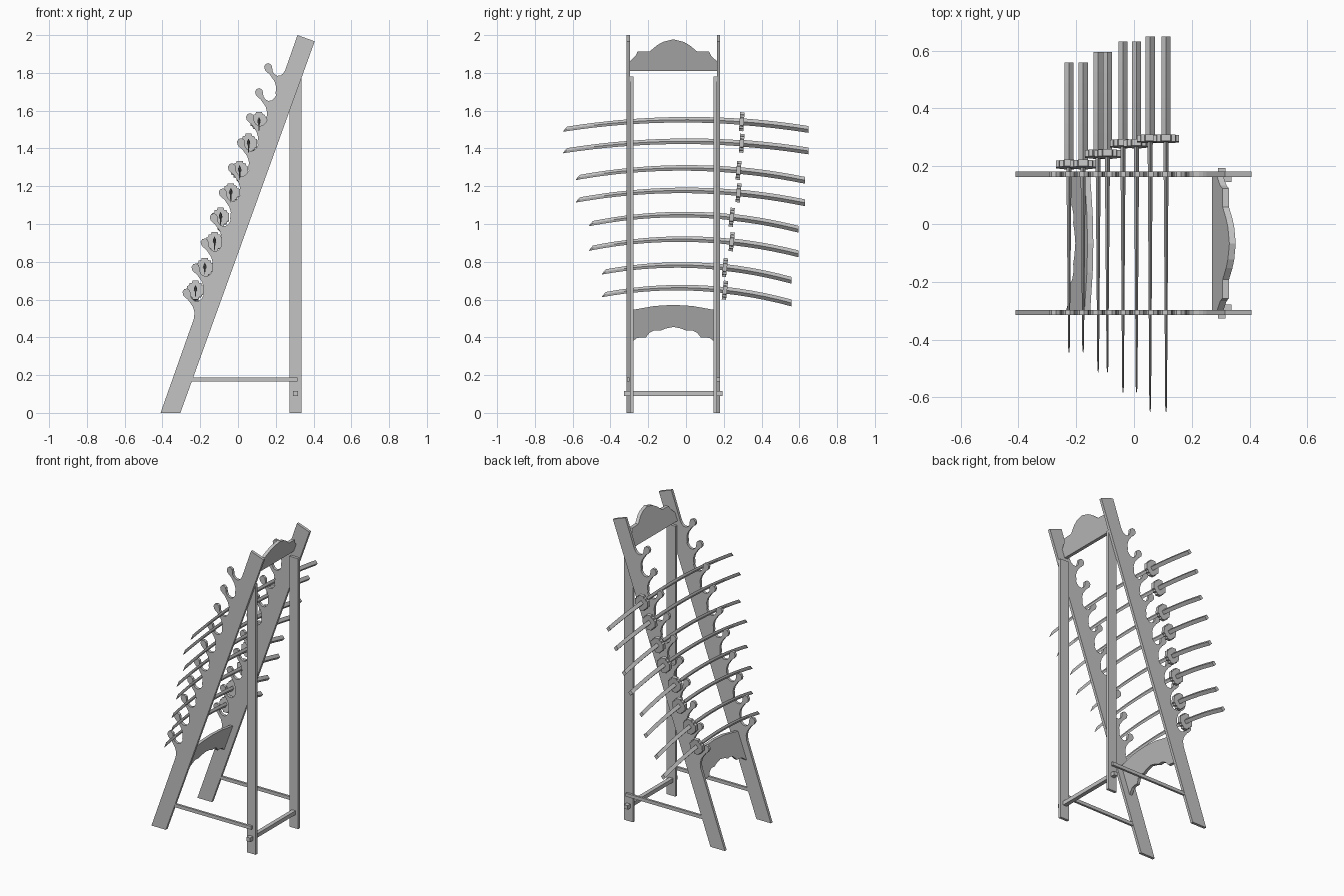
import bpy
import math
from mathutils import Vector

default_cube = bpy.data.objects.get("Cube")
if default_cube:
    bpy.data.objects.remove(default_cube, do_unlink=True)

# One grey for the whole model
grey = bpy.data.materials.new("plain_grey")
grey.use_nodes = True
colour = (0.55, 0.55, 0.55, 1)
grey.diffuse_color = colour
grey.node_tree.nodes["Principled BSDF"].inputs["Base Color"].default_value = colour

MID_Y = -0.067          # middle plane of the rack
RAIL_OFFSET = 0.239     # rail centre from the middle plane
POST_OFFSET = 0.221
THICK = 0.018
RAIL_START = Vector((-0.41, 0))
RAIL_SLOPE = 0.3625     # x gained per unit of height
ALONG = Vector((RAIL_SLOPE, 1)).normalized()
OUT = Vector((-ALONG.y, ALONG.x))


def loft(name, rings):
    """Skin a list of equal closed rings and cap both ends."""
    n = len(rings[0])
    verts = [p for ring in rings for p in ring]
    faces = [list(range(n)), list(range(len(verts) - n, len(verts)))[::-1]]
    for r in range(len(rings) - 1):
        for i in range(n):
            a, b = r * n + i, r * n + (i + 1) % n
            faces.append([b, a, a + n, b + n])
    mesh = bpy.data.meshes.new(name)
    mesh.from_pydata(verts, [], faces)
    mesh.materials.append(grey)
    obj = bpy.data.objects.new(name, mesh)
    bpy.context.collection.objects.link(obj)
    # Make every face point outward
    import bmesh
    bm = bmesh.new()
    bm.from_mesh(mesh)
    bmesh.ops.recalc_face_normals(bm, faces=bm.faces)
    bm.to_mesh(mesh)
    bm.free()
    return obj


def slab(name, outline, y, thick):
    """Extrude an x-z outline along y."""
    return loft(name, [[(x, y + s * thick / 2, z) for x, z in outline] for s in (-1, 1)])


def box(name, x0, x1, z0, z1, y, thick):
    return slab(name, [(x0, z0), (x1, z0), (x1, z1), (x0, z1)], y, thick)


def board(name, upper, lower, offset, thick):
    """Leaning cross board; half profiles run from the middle outward."""
    def full(half):
        return [(-d, z) for d, z in half[:0:-1]] + list(half)
    outline = full(upper) + full(lower)[::-1]

    def lean(z):
        return RAIL_START.x + RAIL_SLOPE * z + offset
    return loft(name, [[(lean(z) + s * thick / 2, MID_Y + d, z) for d, z in outline]
                       for s in (-1, 1)])


# Rail outline: straight back edge, ten hooks along the leaning front edge
HOOK = [(-0.118, 0.004), (-0.085, 0.012), (-0.06, 0.03), (-0.047, 0.048),
        (-0.033, 0.068), (-0.027, 0.086), (-0.02, 0.099), (-0.005, 0.109),
        (0.012, 0.106), (0.021, 0.092), (0.017, 0.076), (0.004, 0.067),
        (-0.012, 0.06), (-0.024, 0.045), (-0.027, 0.028), (-0.02, 0.012),
        (-0.004, 0.002), (0.016, -0.002)]


def rail_point(u, v):
    return tuple(RAIL_START + ALONG * u + OUT * v)


rail = [(-0.305, 0), (-0.41, 0)]
for i in range(10):
    centre = 1.915 - 0.141 * (9 - i)
    rail += [rail_point(centre + u, v) for u, v in HOOK]
rail += [(0.315, 2.0), (0.406, 1.967)]

# Side frames
for side, label in ((-1, "right"), (1, "left")):
    rail_y = MID_Y + side * RAIL_OFFSET
    slab(label + "_hook_rail", rail, rail_y, THICK)
    box(label + "_back_post", 0.272, 0.337, 0, 1.78, MID_Y + side * POST_OFFSET, THICK)
    box(label + "_stretcher", -0.27, 0.315, 0.165, 0.187, rail_y, THICK * 0.8)

# Cross pieces
box("back_rod", 0.29, 0.317, 0.09, 0.116, MID_Y, 0.52)
board("top_crest",
      [(0, 1.978), (0.055, 1.964), (0.085, 1.947), (0.125, 1.914),
       (0.19, 1.912), (0.2, 1.89), (0.23, 1.862)],
      [(0, 1.81), (0.23, 1.81)], 0.034, 0.022)
board("lower_apron",
      [(0, 0.572), (0.1, 0.566), (0.23, 0.543)],
      [(0, 0.455), (0.04, 0.447), (0.07, 0.435), (0.1, 0.437), (0.125, 0.425),
       (0.145, 0.4), (0.17, 0.4), (0.195, 0.395), (0.23, 0.368)], 0.052, 0.02)

# Swords, lowest first, in pairs of equal length
SWORD_X = [-0.225, -0.176, -0.124, -0.092, -0.038, 0.009, 0.056, 0.111]
SWORD_Z = [0.663, 0.783, 0.92, 1.05, 1.178, 1.297, 1.438, 1.552]
PAIRS = [(-0.445, 0.206, -0.035, 0.23), (-0.513, 0.242, -0.02, 0.205),
         (-0.583, 0.278, -0.01, 0.16), (-0.65, 0.295, 0, 0.122)]
GRIP_LENGTH = 0.353
LOBE = [(0.045, 0.02), (0.034, 0.024), (0.032, 0.036), (0.019, 0.038), (0.016, 0.05)]


def diamond(x, y, z, w, h):
    return [(x - w, y, z), (x, y, z + h), (x + w, y, z), (x, y, z - h)]


def sword(number, x, peak, tip, guard, crown, bend):
    def height(y):
        return peak - bend * (y - crown) ** 2

    # Blade tapering to a point at its lower edge
    steps = 14
    rings = []
    for k in range(steps):
        t = k / (steps - 1)
        y = guard + (tip + 0.02 - guard) * t
        rings.append(diamond(x, y, height(y), 0.009 - 0.006 * t, 0.016 - 0.004 * t))
    rings.append(diamond(x, tip, height(tip) - 0.01, 0.001, 0.002))
    loft(f"blade_{number}", rings)

    # Grip
    rings = []
    for k in range(6):
        y = guard + GRIP_LENGTH * k / 5
        rings.append(diamond(x, y, height(y), 0.016, 0.018))
    loft(f"grip_{number}", rings)

    # Lobed guard, square to the curve
    quarter = LOBE
    ring = quarter + [(-a, b) for a, b in quarter[::-1]]
    ring += [(-a, -b) for a, b in quarter] + [(a, -b) for a, b in quarter[::-1]]
    plate = slab(f"guard_{number}", ring, 0, 0.023)
    plate.location = (x, guard, height(guard))
    plate.rotation_euler.x = math.atan(-2 * bend * (guard - crown))


for i, (x, z) in enumerate(zip(SWORD_X, SWORD_Z)):
    sword(i + 1, x, z, *PAIRS[i // 2])
